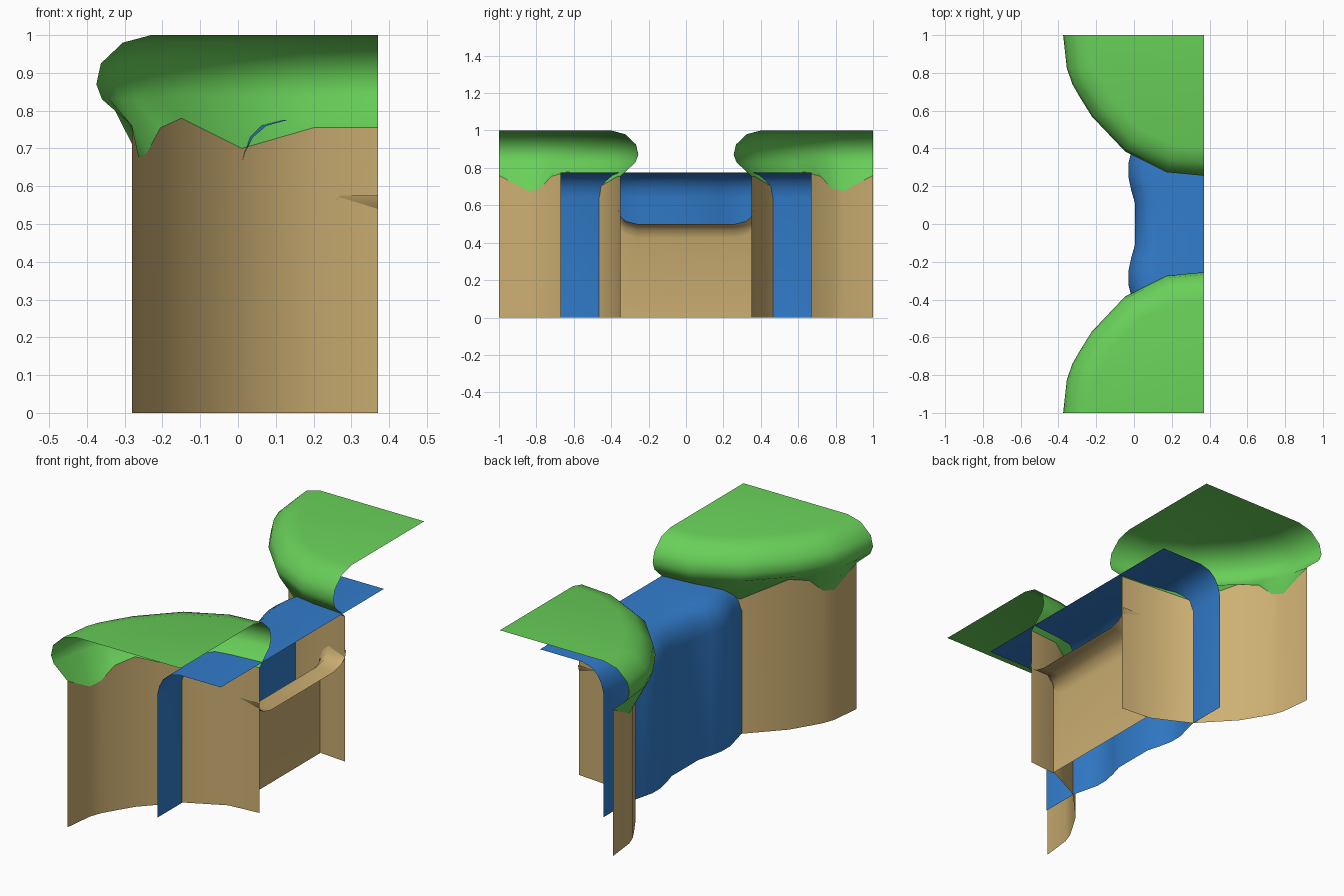
import bpy
from math import radians
from mathutils import Vector

if "Cube" in bpy.data.objects:
    bpy.data.objects.remove(bpy.data.objects["Cube"])


def material(name, rgb):
    m = bpy.data.materials.new(name)
    m.diffuse_color = (*rgb, 1)
    m.use_nodes = True
    m.node_tree.nodes["Principled BSDF"].inputs["Base Color"].default_value = m.diffuse_color
    return m


GRASS = material("grass", (0.14, 0.63, 0.10))
DIRT = material("dirt", (0.61, 0.43, 0.17))
WATER = material("water", (0.032, 0.205, 0.61))


def sheet(name, rows, mat, corner=None, mirror=False):
    """Open surface through rows of points, with an optional flat cap to a corner."""
    n = len(rows[0])
    verts = [p for row in rows for p in row]
    faces = [(r * n + c, (r + 1) * n + c, (r + 1) * n + c + 1, r * n + c + 1)
             for r in range(len(rows) - 1) for c in range(n - 1)]
    if corner:
        top = (len(rows) - 1) * n
        faces.append([len(verts)] + list(range(top + n - 1, top - 1, -1)))
        verts.append(corner)
    me = bpy.data.meshes.new(name)
    me.from_pydata(verts, [], faces[:-1] + [tuple(faces[-1])])
    me.materials.append(mat)
    ob = bpy.data.objects.new(name, me)
    bpy.context.collection.objects.link(ob)
    bpy.ops.object.select_all(action='DESELECT')
    ob.select_set(True)
    bpy.context.view_layer.objects.active = ob
    bpy.ops.object.shade_smooth_by_angle(angle=radians(50))
    if mirror:
        mod = ob.modifiers.new("mirror", 'MIRROR')
        mod.use_axis = (False, True, False)
        mod.use_mirror_merge = False
    return ob


# Cliff line on the -y side: x, y, and height of the ragged grass edge
path = [(-.28, -1, .76), (-.262, -.84, .675), (-.24, -.78, .69),
        (-.205, -.72, .755), (-.15, -.63, .78), (.01, -.46, .70),
        (.20, -.365, .755), (.37, -.35, .755)]
normals = []
for i in range(len(path)):
    a, b = path[max(i - 1, 0)], path[min(i + 1, len(path) - 1)]
    normals.append(Vector((a[1] - b[1], b[0] - a[0])).normalized())
normals[0], normals[-1] = Vector((-1, 0)), Vector((0, 1))

# Cliff walls either side of the channel
sheet("cliff_wall", [[(x, y, 0) for x, y, z in path], path], DIRT, mirror=True)

# Overhanging grass: bulging lip and flat top
rows = [path]
for off, h in [(.08, .83), (.095, .87), (.083, .925), (.025, .98), (-.05, 1)]:
    rows.append([(x + off * n.x, y + off * n.y, h)
                 for (x, y, z), n in zip(path, normals)])
sheet("grass_top", rows, GRASS, corner=(.37, -1, 1), mirror=True)

# Waterfall: wavy curtain rolling over into the flat stream
half = [(.11, 0), (.18, -.02), (.25, -.035), (.32, -.035), (.38, -.02), (.46, 0), (.67, 0)]
wave = [(-y, d) for y, d in reversed(half)] + half
fall = [(.005, 0, 1), (.005, .64, 1), (.018, .69, 1), (.04, .73, 1),
        (.075, .76, .8), (.13, .775, .5), (.37, .775, 0)]
sheet("waterfall", [[(x + d * k, y, z) for y, d in wave] for x, z, k in fall], WATER)

# Stream bed: rounded front lip, edges curling up at the banks
half = [(.26, 0), (.32, .015), (.35, .04), (.36, .075)]
curl = [(-y, d) for y, d in reversed(half)] + half
bed = [(.22, 0, 0), (.22, .425, 1), (.235, .465, 1), (.27, .5, 1), (.37, .5, 1)]
sheet("stream_bed", [[(x, y, z + d * k) for y, d in curl] for x, z, k in bed], DIRT)
